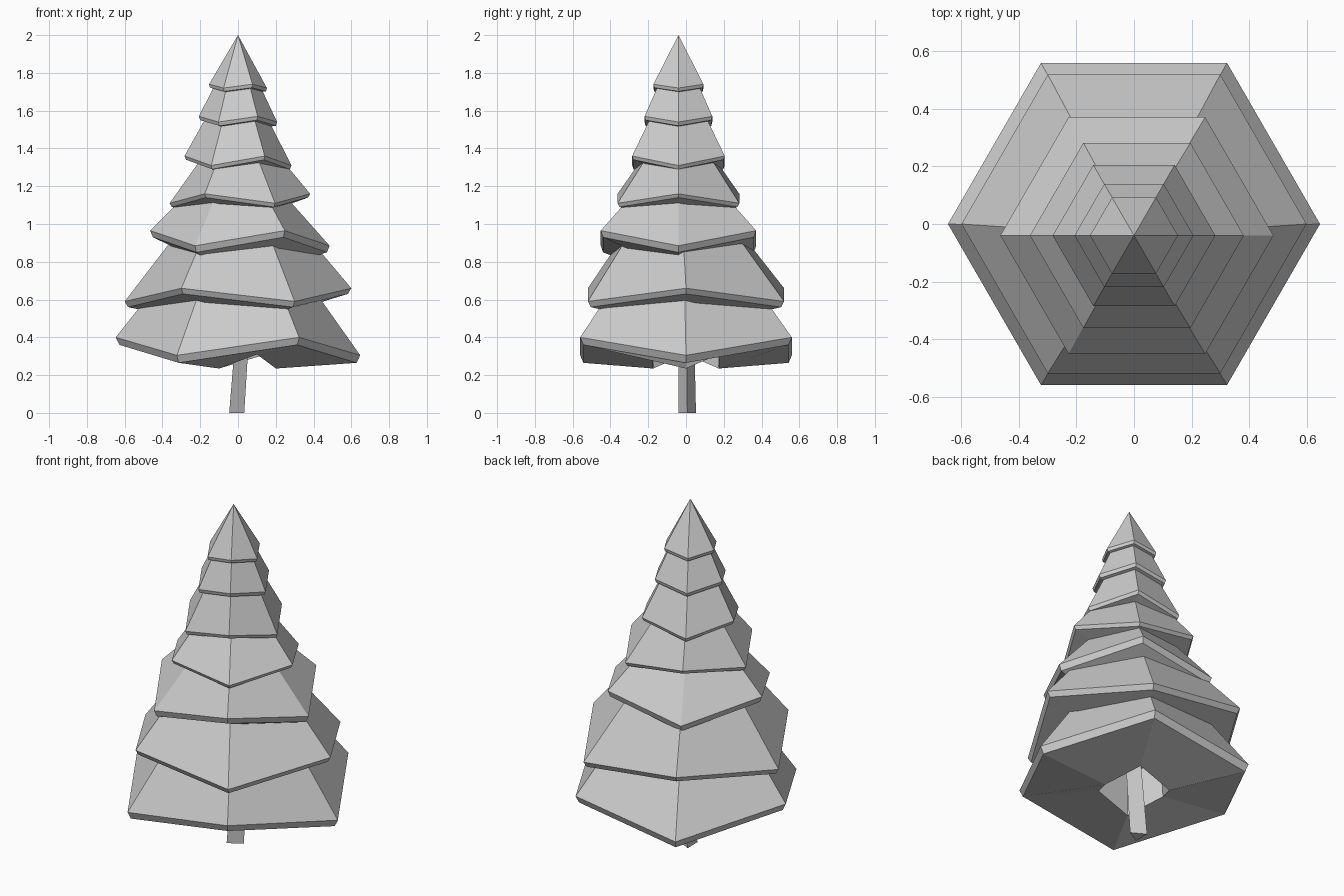
import bpy
import bmesh
from math import cos, sin, radians

cube = bpy.data.objects.get("Cube")
if cube:
    bpy.data.objects.remove(cube, do_unlink=True)

grey = bpy.data.materials.new("pale grey")
grey.use_nodes = True
COLOUR = (0.6, 0.6, 0.6, 1.0)
grey.diffuse_color = COLOUR
grey.node_tree.nodes["Principled BSDF"].inputs["Base Color"].default_value = COLOUR


def finish(name, bm):
    bmesh.ops.recalc_face_normals(bm, faces=bm.faces)
    mesh = bpy.data.meshes.new(name)
    bm.to_mesh(mesh)
    bm.free()
    mesh.materials.append(grey)
    obj = bpy.data.objects.new(name, mesh)
    bpy.context.collection.objects.link(obj)


def ring(bm, centre, radius, high, low, high_parity, sides=6):
    """Ring of corners whose heights alternate between high and low."""
    step = radians(360 / sides)
    return [bm.verts.new((centre[0] + radius * cos(i * step),
                          centre[1] + radius * sin(i * step),
                          high if i % 2 == high_parity else low))
            for i in range(sides)]


def bridge(bm, a, b):
    for i in range(len(a)):
        j = (i + 1) % len(a)
        bm.faces.new((a[i], a[j], b[j], b[i]))


def fan(bm, loop, tip):
    for i in range(len(loop)):
        bm.faces.new((loop[i], loop[(i + 1) % len(loop)], tip))


def branch_tier(name, centre, radius, high, low, parity, apex, lip, dip, roof):
    """Zigzag cone with a narrow lip and a hollow underside."""
    bm = bmesh.new()
    rim = ring(bm, centre, radius, high, low, parity)
    edge = ring(bm, centre, radius * 0.97, high - lip, low - lip, parity)
    inner = ring(bm, centre, radius * 0.31, high - dip - 0.02, low - dip, parity)
    cavity = ring(bm, centre, radius * 0.29, roof, roof, parity)
    fan(bm, rim, bm.verts.new((0, -0.04 if apex > 1.3 else -0.02, apex)))
    bridge(bm, rim, edge)
    bridge(bm, edge, inner)
    bridge(bm, inner, cavity)
    bm.faces.new(cavity)
    finish(name, bm)


# Branch tiers: centre, radius, high, low, high corner parity, apex, lip, dip
LOW, MID, TOP = (0, 0), (0.01, -0.04), (0, -0.04)
tiers = [
    (LOW, 0.647, 0.40, 0.305, 1, 1.22, 0.04, 0.07),
    (LOW, 0.60, 0.66, 0.59, 0, 1.37, 0.03, 0.11),
    (MID, 0.475, 0.965, 0.885, 1, 1.43, 0.035, 0.14),
    (MID, 0.372, 1.16, 1.11, 0, 1.62, 0.02, 0.08),
    (TOP, 0.283, 1.36, 1.31, 1, 1.87, 0.02, 0.05),
    (TOP, 0.207, 1.57, 1.54, 1, 1.98, 0.02, 0.04),
    (TOP, 0.153, 1.74, 1.72, 1, 2.0, 0.018, 0.03),
]
for n, tier in enumerate(tiers, 1):
    branch_tier(f"branch_tier_{n}", *tier, roof=tier[2] + 0.1)

# Three-sided leaning trunk
bm = bmesh.new()
foot = ring(bm, (-0.02, 0.007), 0.053, 0, 0, 0, sides=3)
head = ring(bm, (0.025, 0.0), 0.045, 0.6, 0.6, 0, sides=3)
bridge(bm, foot, head)
bm.faces.new(foot)
bm.faces.new(head)
finish("trunk", bm)
